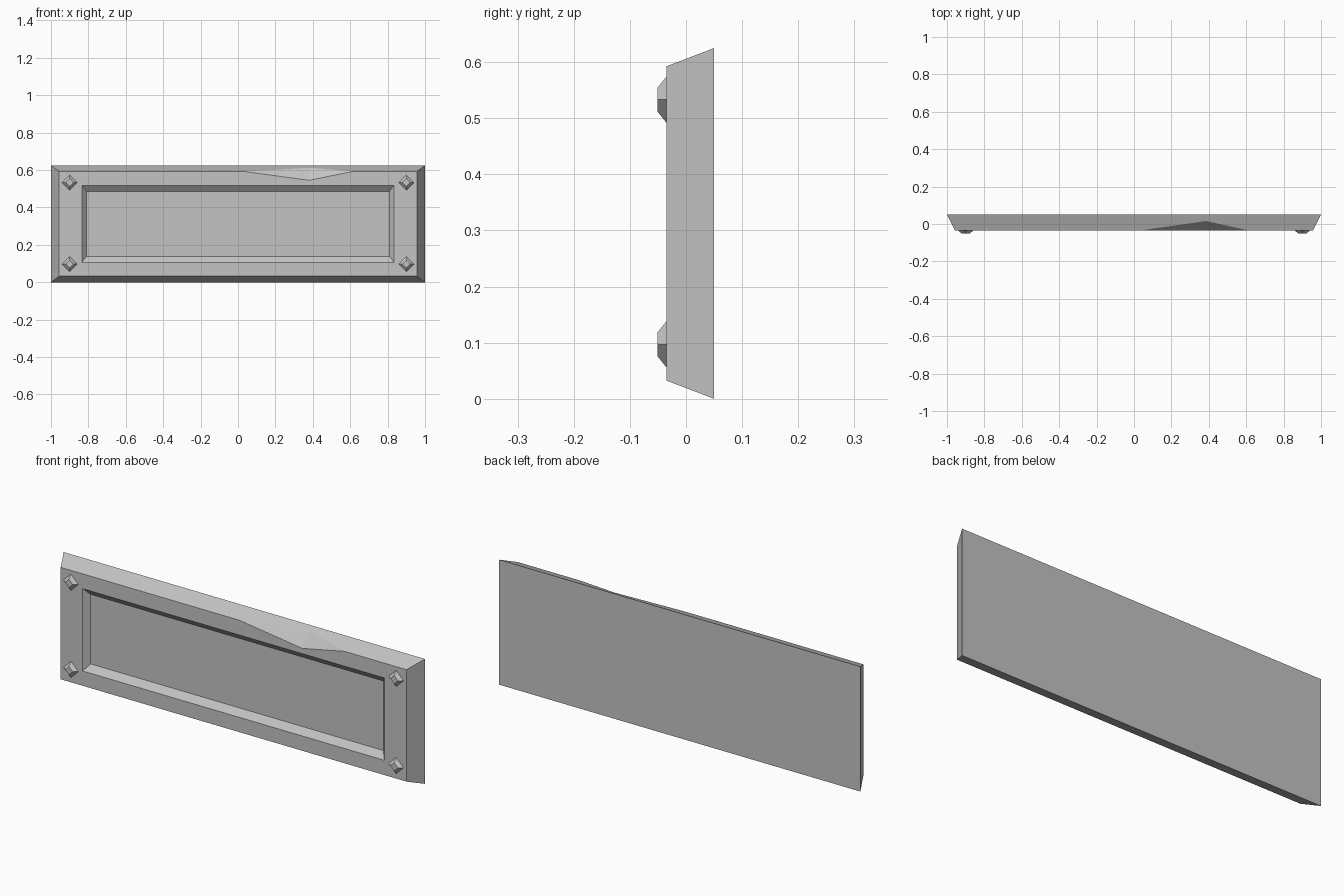
import bpy
import bmesh
from mathutils import Matrix, Vector

if "Cube" in bpy.data.objects:
    bpy.data.objects.remove(bpy.data.objects["Cube"], do_unlink=True)

stone = bpy.data.materials.new("grey stone")
stone.use_nodes = True
colour = (0.55, 0.55, 0.55, 1)
stone.diffuse_color = colour
stone.node_tree.nodes["Principled BSDF"].inputs["Base Color"].default_value = colour

BACK, FRONT, PANEL = 0.05, -0.035, -0.008
MID = 0.3125


def finish(bm, name):
    bmesh.ops.recalc_face_normals(bm, faces=bm.faces)
    mesh = bpy.data.meshes.new(name)
    bm.to_mesh(mesh)
    bm.free()
    mesh.materials.append(stone)
    obj = bpy.data.objects.new(name, mesh)
    bpy.context.collection.objects.link(obj)
    return obj


def ring(bm, half_width, half_height, y):
    """Rectangle corners: bottom left, bottom right, top right, top left."""
    return [bm.verts.new((sx * half_width, y, MID + sz * half_height))
            for sx, sz in ((-1, -1), (1, -1), (1, 1), (-1, 1))]


def bridge(bm, a, b, sides):
    for i in sides:
        j = (i + 1) % 4
        bm.faces.new((a[i], a[j], b[j], b[i]))


# Tapered slab with a sunken panel
bm = bmesh.new()
back = ring(bm, 1.0, MID, BACK)
front = ring(bm, 0.957, 0.28, FRONT)
rim = ring(bm, 0.835, 0.206, FRONT)
panel = ring(bm, 0.81, 0.174, PANEL)
bm.faces.new(back)
bm.faces.new(panel)
bridge(bm, rim, panel, range(4))
for outer, inner in ((back, front), (front, rim)):
    bridge(bm, outer, inner, (0, 1, 3))

# Chip broken out of the top front edge
top_z = front[2].co.z
chip_left = bm.verts.new((0.03, FRONT, top_z))
chip_right = bm.verts.new((0.615, FRONT, top_z))
chip_low = bm.verts.new((0.38, FRONT, 0.545))
slope = (back[2].co - front[2].co)
t = 0.6
chip_deep = bm.verts.new((0.385, FRONT + slope.y * t, top_z + slope.z * t))
bm.faces.new((back[3], back[2], front[2], chip_right, chip_deep, chip_left, front[3]))
bm.faces.new((front[3], chip_left, chip_low, chip_right, front[2], rim[2], rim[3]))
bm.faces.new((chip_left, chip_low, chip_deep))
bm.faces.new((chip_right, chip_deep, chip_low))
finish(bm, "slab")

# Diamond studs in the four corners
for x, side in ((-0.9, "right"), (0.9, "left")):
    for z, level in ((0.097, "lower"), (0.533, "upper")):
        bm = bmesh.new()
        bmesh.ops.create_cone(bm, cap_ends=True, segments=4, radius1=0.041,
                              radius2=0.021, depth=0.016)
        # Points of the diamond lie on the x and z axes
        corner = max(bm.verts, key=lambda v: v.co.length).co
        angle = Vector((1, 0)).angle_signed(corner.xy)
        bm.transform(Matrix.Rotation(angle, 4, "Z"))
        bm.transform(Matrix.Translation((x, FRONT - 0.008, z))
                     @ Matrix.Rotation(1.5708, 4, "X"))
        finish(bm, f"{level}_{side}_stud")
